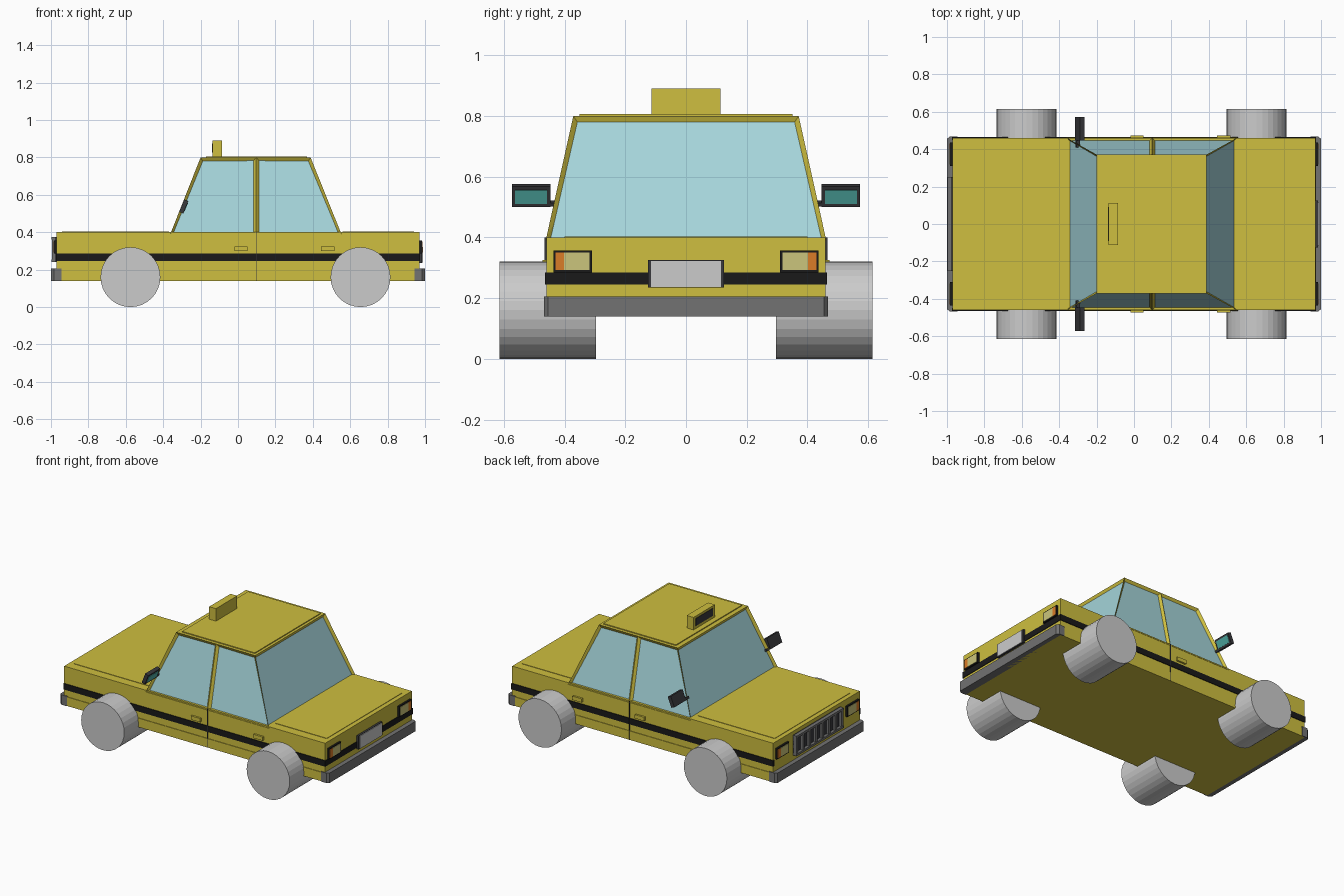
import bpy, bmesh, math
from mathutils import Matrix

if "Cube" in bpy.data.objects:
    bpy.data.objects.remove(bpy.data.objects["Cube"])


def mat(name, rgb):
    m = bpy.data.materials.new(name)
    m.diffuse_color = (*rgb, 1)
    m.use_nodes = True
    m.node_tree.nodes["Principled BSDF"].inputs["Base Color"].default_value = m.diffuse_color
    return m


YELLOW = mat("yellow_paint", (0.62, 0.52, 0.05))
BLACK = mat("black_trim", (0.01, 0.01, 0.01))
DARK = mat("dark_plastic", (0.04, 0.04, 0.045))
STEEL = mat("bumper_grey", (0.17, 0.17, 0.17))
GLASS = mat("window_glass", (0.38, 0.67, 0.71))
TEAL = mat("mirror_glass", (0.08, 0.42, 0.38))
CREAM = mat("lamp_cream", (0.6, 0.56, 0.2))
ORANGE = mat("lamp_orange", (0.7, 0.2, 0.02))


def finish(name, bm, *mats):
    bmesh.ops.recalc_face_normals(bm, faces=bm.faces)
    me = bpy.data.meshes.new(name)
    bm.to_mesh(me)
    bm.free()
    for m in mats:
        if m:
            me.materials.append(m)
    ob = bpy.data.objects.new(name, me)
    bpy.context.collection.objects.link(ob)
    return ob


def box(name, x, y, z, m=None):
    """Box from (min, max) ranges on each axis."""
    bm = bmesh.new()
    bmesh.ops.create_cube(bm, size=1)
    for v in bm.verts:
        v.co = [r[0] if c < 0 else r[1] for r, c in zip((x, y, z), v.co)]
    return finish(name, bm, m)


def side_range(s, a, b):
    return tuple(sorted((s * a, s * b)))


# Lower body
box("body", (-0.97, 0.97), (-0.46, 0.46), (0.14, 0.40), YELLOW)
box("hood_panel", (-0.94, -0.37), (-0.40, 0.40), (0.39, 0.403), YELLOW)
box("trunk_panel", (0.56, 0.94), (-0.40, 0.40), (0.39, 0.403), YELLOW)
box("rear_stripe", (0.96, 0.974), (-0.465, 0.465), (0.245, 0.285), BLACK)

# Cabin with recessed windows
bm = bmesh.new()
rings = []
for z, w, xs in ((0.39, 0.462, (-0.362, 0.0975, 0.553)), (0.80, 0.371, (-0.20, 0.0975, 0.388))):
    rings.append([bm.verts.new((x, -w, z)) for x in xs] +
                 [bm.verts.new((x, w, z)) for x in reversed(xs)])
low, top = rings
windows = [bm.faces.new((low[i], low[(i + 1) % 6], top[(i + 1) % 6], top[i])) for i in range(6)]
bm.faces.new(top)
bm.faces.new(low[::-1])
bm.normal_update()
bmesh.ops.inset_individual(bm, faces=windows, thickness=0.021, depth=-0.014)
for f in windows:
    f.material_index = 1
finish("cabin", bm, YELLOW, GLASS)
box("roof_panel", (-0.17, 0.37), (-0.35, 0.35), (0.79, 0.806), YELLOW)

# Roof sign
box("roof_sign", (-0.135, -0.085), (-0.113, 0.113), (0.80, 0.89), YELLOW)
box("roof_sign_panel", (-0.138, -0.13), (-0.09, 0.09), (0.825, 0.875), DARK)

# Bumpers with chamfered outer corners
for s, end in ((-1, "front"), (1, "rear")):
    bm = bmesh.new()
    pts = [(0.945, -0.468), (0.985, -0.468), (1.0, -0.455),
           (1.0, 0.455), (0.985, 0.468), (0.945, 0.468)]
    f = bm.faces.new([bm.verts.new((s * x, y, 0.14)) for x, y in pts])
    ext = bmesh.ops.extrude_face_region(bm, geom=[f])["geom"]
    bmesh.ops.translate(bm, vec=(0, 0, 0.066),
                        verts=[v for v in ext if isinstance(v, bmesh.types.BMVert)])
    bm.faces.ensure_lookup_table()
    finish(end + "_bumper", bm, STEEL)

    # Lamps: dark housing, cream lens and orange indicator
    for t, side in ((-1, "right"), (1, "left")):
        n = f"{end}_{side}_lamp"
        box(n + "_housing", side_range(s, 0.96, 0.983), side_range(t, 0.31, 0.437), (0.285, 0.357), BLACK)
        box(n + "_lens", side_range(s, 0.97, 0.986), side_range(t, 0.318, 0.402), (0.292, 0.35), CREAM)
        box(n + "_indicator", side_range(s, 0.97, 0.986), side_range(t, 0.402, 0.43), (0.292, 0.35), ORANGE)

# Rear plate
box("plate_frame", (0.96, 0.985), (-0.125, 0.125), (0.235, 0.325), DARK)
box("plate", (0.97, 0.989), (-0.115, 0.115), (0.237, 0.322))

# Grille: dark backing, frame and vertical bars
box("grille_back", (-0.978, -0.96), (-0.25, 0.25), (0.24, 0.375), DARK)
for z in (0.24, 0.36):
    box("grille_rail", (-0.998, -0.96), (-0.25, 0.25), (z, z + 0.015), STEEL)
for i in range(8):
    y = -0.24 + 0.48 * i / 7
    box("grille_bar", (-0.995, -0.96), (y - 0.01, y + 0.01), (0.245, 0.37), STEEL)

for t, side in ((-1, "right"), (1, "left")):
    # Side stripe, sill and door details
    box(side + "_stripe", (-0.972, 0.972), side_range(t, 0.45, 0.465), (0.245, 0.285), BLACK)
    box(side + "_sill", (-0.95, 0.95), side_range(t, 0.45, 0.464), (0.14, 0.20), YELLOW)
    box(side + "_door_seam", (0.096, 0.099), side_range(t, 0.45, 0.4655), (0.14, 0.40), DARK)
    for x in (-0.02, 0.445):
        box(side + "_door_handle", (x, x + 0.07), side_range(t, 0.45, 0.473), (0.30, 0.325), YELLOW)

    # Wheels
    for x, end in ((-0.575, "front"), (0.655, "rear")):
        bm = bmesh.new()
        bmesh.ops.create_cone(bm, cap_ends=True, segments=32, radius1=0.16, radius2=0.16, depth=0.318,
                              matrix=Matrix.Translation((x, t * 0.456, 0.16)) @ Matrix.Rotation(math.pi / 2, 4, 'X'))
        finish(f"{end}_{side}_wheel", bm)

    # Mirrors, leaned back with the windscreen
    parts = [box(side + "_mirror", (-0.012, 0.012), side_range(t, 0.447, 0.573), (-0.036, 0.036), DARK),
             box(side + "_mirror_glass", (0.005, 0.0145), side_range(t, 0.458, 0.563), (-0.024, 0.024), TEAL),
             box(side + "_mirror_stem", (-0.01, 0.01), side_range(t, 0.41, 0.46), (-0.036, -0.022), DARK)]
    for ob in parts:
        ob.data.transform(Matrix.Translation((-0.29, 0, 0.538)) @ Matrix.Rotation(math.radians(22), 4, 'Y'))
